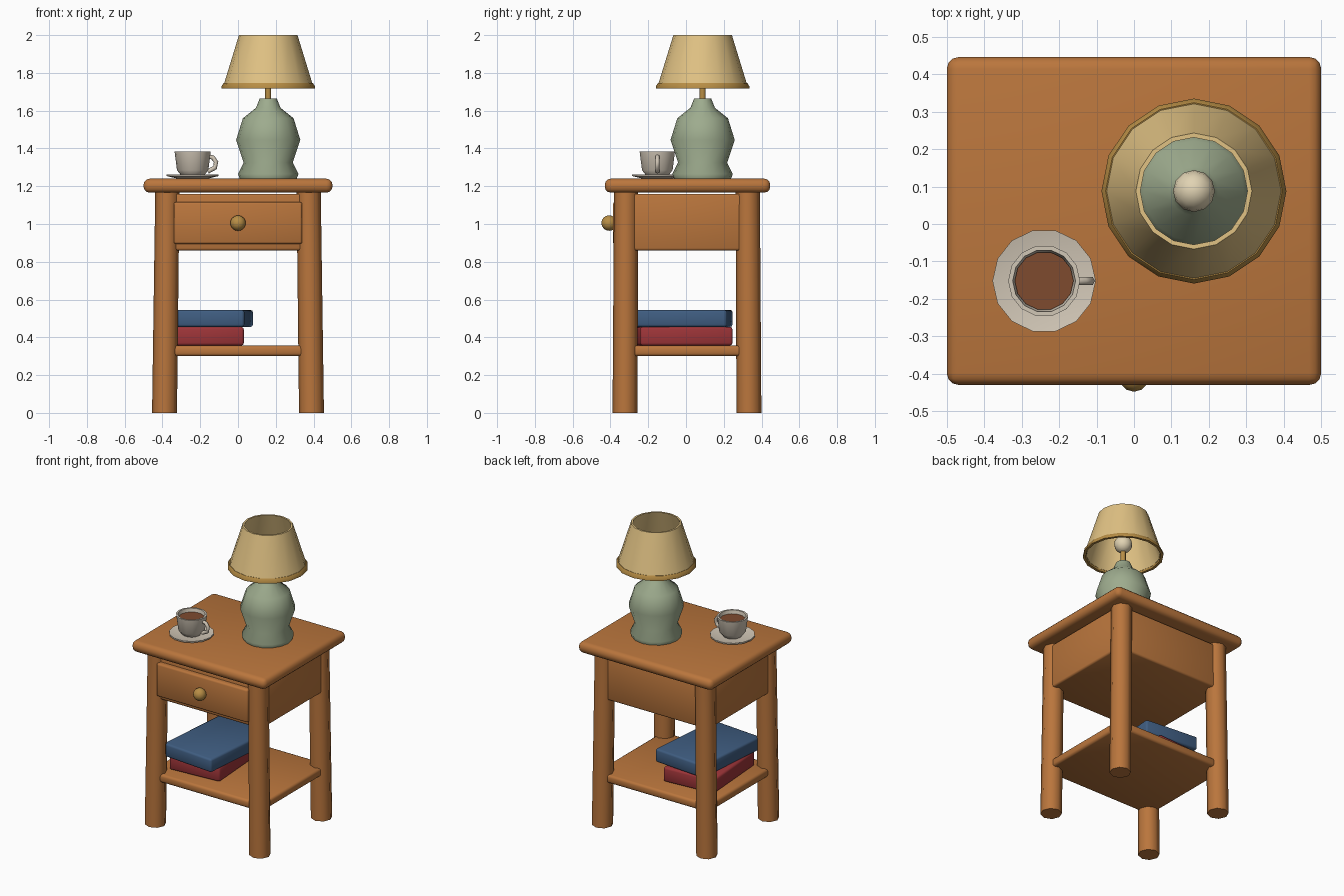
import bpy, bmesh, math
from mathutils import Vector, Matrix

cube = bpy.data.objects.get("Cube")
if cube:
    bpy.data.objects.remove(cube, do_unlink=True)


def material(name, *rgb):
    m = bpy.data.materials.new(name)
    m.use_nodes = True
    m.diffuse_color = (*rgb, 1)
    m.node_tree.nodes["Principled BSDF"].inputs["Base Color"].default_value = (*rgb, 1)
    return m


wood = material("warm wood", .49, .18, .046)
brass = material("brass", .48, .27, .06)
linen = material("tan linen", .75, .54, .23)
glaze = material("sage glaze", .34, .41, .27)
china = material("off white china", .64, .57, .47)
coffee = material("coffee brown", .21, .07, .028)
blue = material("blue cover", .05, .11, .22)
red = material("red cover", .34, .035, .04)
glass = material("cream glass", .75, .65, .45)


def finish(name, bm, mat, loc=(0, 0, 0), turn=0, angle=50):
    bmesh.ops.recalc_face_normals(bm, faces=bm.faces)
    mesh = bpy.data.meshes.new(name)
    bm.to_mesh(mesh)
    bm.free()
    mesh.materials.append(mat)
    mesh.shade_smooth()
    mesh.set_sharp_from_angle(angle=math.radians(angle))
    ob = bpy.data.objects.new(name, mesh)
    ob.location = loc
    ob.rotation_euler.z = math.radians(turn)
    bpy.context.collection.objects.link(ob)
    return ob


def box(name, mat, centre, size, bevel, turn=0, segments=2):
    bm = bmesh.new()
    bmesh.ops.create_cube(bm, size=1)
    bmesh.ops.scale(bm, vec=size, verts=bm.verts)
    bmesh.ops.bevel(bm, geom=list(bm.edges), offset=bevel, segments=segments,
                    profile=0.5, affect='EDGES')
    return finish(name, bm, mat, centre, turn)


def lathe(name, mat, loc, profile, sides=16, closed=False):
    """Revolve (radius, height) pairs; open profiles get end caps."""
    bm = bmesh.new()
    rings = [[bm.verts.new((r * math.cos(a), r * math.sin(a), z))
              for a in (math.tau * i / sides for i in range(sides))]
             for r, z in profile]
    pairs = list(zip(rings, rings[1:]))
    if closed:
        pairs.append((rings[-1], rings[0]))
    else:
        bm.faces.new(rings[0])
        bm.faces.new(rings[-1])
    for low, high in pairs:
        for i in range(sides):
            j = (i + 1) % sides
            bm.faces.new((low[i], low[j], high[j], high[i]))
    return finish(name, bm, mat, loc)


def ball(name, mat, loc, radius):
    bm = bmesh.new()
    bmesh.ops.create_uvsphere(bm, u_segments=12, v_segments=8, radius=radius)
    return finish(name, bm, mat, loc)


# Table: top, case, shelf and drawer
box("table_top", wood, (0, .008, 1.203), (1, .876, .074), .032, segments=3)
box("drawer_case", wood, (0, .005, 1.01), (.84, .716, .3), .012)
box("lower_shelf", wood, (0, .005, .328), (.84, .716, .055), .015)
box("drawer_front", wood, (0, -.36, 1.005), (.68, .055, .222), .012)
ball("drawer_knob", brass, (0, -.407, 1.005), .041)

# Four slightly splayed eight-sided legs
for sx, side in ((-1, "right"), (1, "left")):
    for sy, end in ((-1, "front"), (1, "back")):
        bm = bmesh.new()
        bmesh.ops.create_cone(bm, cap_ends=True, segments=8, radius1=.066,
                              radius2=.064, depth=1.18)
        foot = Vector((sx * .389, .005 + sy * .328, 0))
        head = Vector((sx * .374, .005 + sy * .322, 1.18))
        for v in bm.verts:
            v.co += (foot if v.co.z < 0 else head) - Vector((0, 0, math.copysign(.59, v.co.z)))
            v.co.z = 0 if v.co.z < .5 else 1.18
        finish(f"{end}_{side}_leg", bm, wood)

# Books on the shelf
box("red_book", red, (-.165, -.01, .406), (.36, .49, .098), .013, 4)
box("blue_book", blue, (-.133, -.043, .5), (.38, .55, .09), .013, -5)

# Lamp
lamp = (.16, .088, 0)
lathe("lamp_base", glaze, lamp, [(.15, 1.238), (.16, 1.265), (.13, 1.325), (.17, 1.445),
                                 (.134, 1.56), (.065, 1.615), (.045, 1.665)])
lathe("lamp_stem", brass, lamp, [(.016, 1.65), (.016, 1.77)], 10)
ball("lamp_bulb", glass, (.16, .088, 1.8), .056)
lathe("lamp_shade", linen, lamp, [(.238, 1.73), (.155, 2), (.143, 2), (.226, 1.73)], closed=True)
lathe("shade_trim", brass, lamp, [(.247, 1.718), (.247, 1.73), (.236, 1.747),
                                  (.224, 1.745), (.23, 1.718)], closed=True)

# Cup, saucer and drink
cup = (-.24, -.152, 0)
lathe("saucer", china, cup, [(.08, 1.24), (.138, 1.254), (.138, 1.263), (.085, 1.252)], 14)
lathe("cup", china, cup, [(.05, 1.25), (.06, 1.256), (.083, 1.285), (.096, 1.385),
                          (.084, 1.385), (.07, 1.3), (.04, 1.275)], 14)
lathe("drink_surface", coffee, cup, [(.074, 1.355), (.0785, 1.362)], 14)

# Cup handle: a hexagonal tube swept along a short bent path
path = [Vector((x, 0, z)) for x, z in
        ((.08, 1.358), (.107, 1.352), (.124, 1.328), (.118, 1.298), (.08, 1.278))]
bm = bmesh.new()
rings = []
for i, p in enumerate(path):
    along = (path[min(i + 1, len(path) - 1)] - path[max(i - 1, 0)]).normalized()
    out = along.cross(Vector((0, 1, 0)))
    rings.append([bm.verts.new(p + .012 * (out * math.cos(a) + Vector((0, math.sin(a), 0))))
                  for a in (math.tau * k / 6 for k in range(6))])
for a, b in zip(rings, rings[1:]):
    for k in range(6):
        bm.faces.new((a[k], a[k - 1], b[k - 1], b[k]))
bm.faces.new(rings[0])
bm.faces.new(rings[-1])
finish("cup_handle", bm, china, cup, angle=65)
